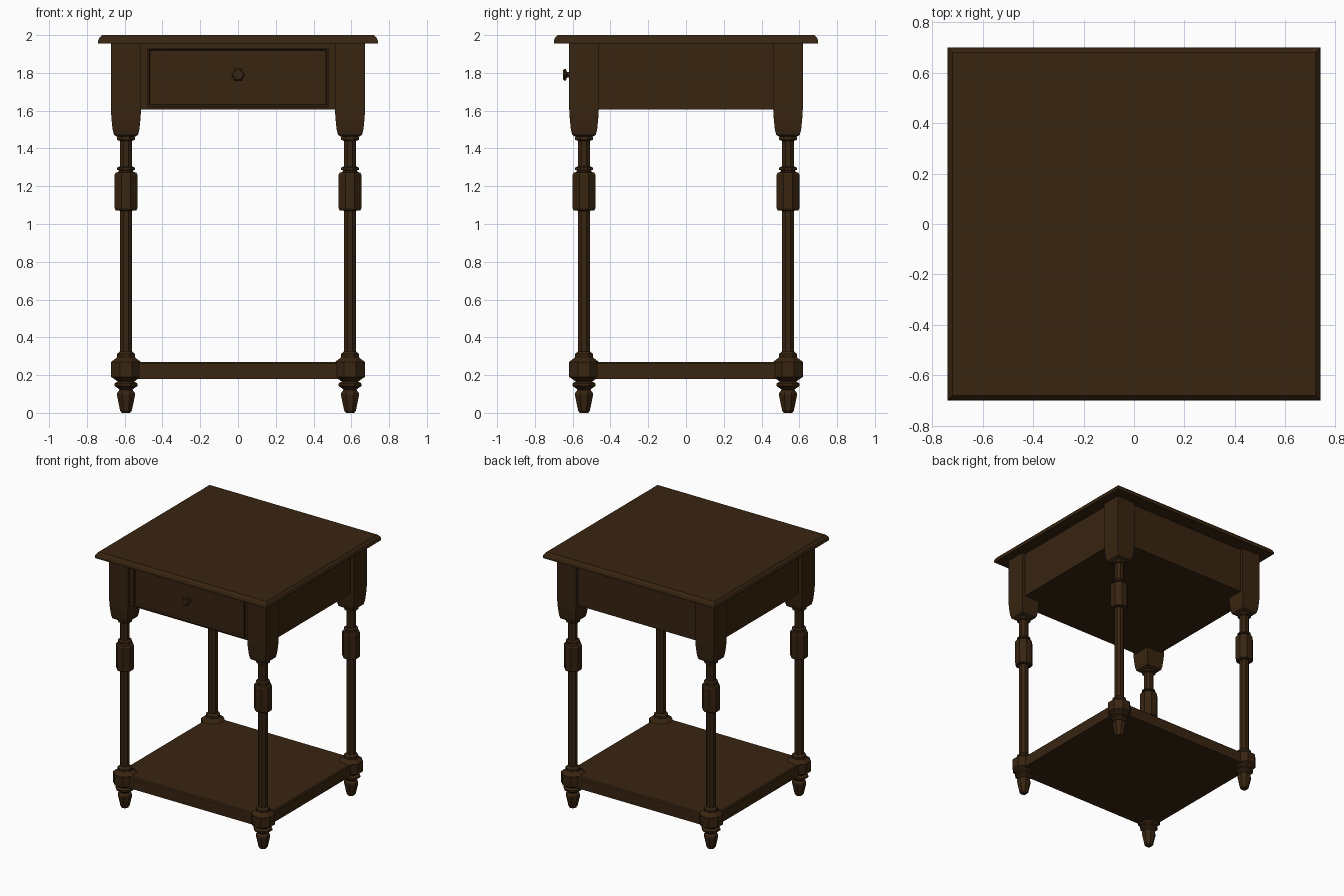
import bpy, bmesh, math

if "Cube" in bpy.data.objects:
    bpy.data.objects.remove(bpy.data.objects["Cube"])

wood = bpy.data.materials.new("dark walnut")
wood.diffuse_color = (0.039, 0.018, 0.0055, 1)
wood.use_nodes = True
wood.node_tree.nodes["Principled BSDF"].inputs["Base Color"].default_value = wood.diffuse_color


def finish(name, bm):
    bmesh.ops.recalc_face_normals(bm, faces=bm.faces)
    mesh = bpy.data.meshes.new(name)
    bm.to_mesh(mesh)
    bm.free()
    mesh.materials.append(wood)
    return place(name, mesh)


def place(name, mesh, loc=(0, 0, 0)):
    ob = bpy.data.objects.new(name, mesh)
    ob.location = loc
    bpy.context.collection.objects.link(ob)
    return ob


def loft(bm, rings):
    """Skin a stack of equal-sized point rings and cap both ends."""
    loops = [[bm.verts.new(p) for p in ring] for ring in rings]
    n = len(loops[0])
    for a, b in zip(loops, loops[1:]):
        for i in range(n):
            j = (i + 1) % n
            bm.faces.new((a[i], a[j], b[j], b[i]))
    bm.faces.new(loops[0][::-1])
    bm.faces.new(loops[-1])


def rect(hx, hy, z):
    return [(-hx, -hy, z), (hx, -hy, z), (hx, hy, z), (-hx, hy, z)]


def ngon(n, r, z, turn=0.0):
    return [(r * math.cos(turn + 2 * math.pi * i / n),
             r * math.sin(turn + 2 * math.pi * i / n), z) for i in range(n)]


# Table top with a rounded upper edge
bm = bmesh.new()
loft(bm, [rect(hx, hx - 0.04, z) for hx, z in
          [(0.74, 1.955), (0.74, 1.97), (0.734, 1.985), (0.72, 2.0)]])
finish("table_top", bm)

# Apron box holding the drawer
bm = bmesh.new()
loft(bm, [rect(0.645, 0.592, z) for z in (1.605, 1.96)])
finish("apron", bm)

# Lower shelf with a slightly eased top edge
bm = bmesh.new()
loft(bm, [rect(0.635, 0.582, 0.18), rect(0.635, 0.582, 0.262), rect(0.627, 0.574, 0.27)])
finish("lower_shelf", bm)

# Drawer front with a raised border
bm = bmesh.new()
bmesh.ops.create_cube(bm, size=1)
for v in bm.verts:
    v.co = (v.co.x * 0.96, -0.59 + v.co.y * 0.03, 1.775 + v.co.z * 0.315)
bm.faces.ensure_lookup_table()
front = min(bm.faces, key=lambda f: f.calc_center_median().y)
bmesh.ops.inset_region(bm, faces=[front], thickness=0.012)
bmesh.ops.inset_region(bm, faces=[front], thickness=0.008, depth=-0.01)
finish("drawer_front", bm)

# Six-sided drawer knob, pointing forward
bm = bmesh.new()
loft(bm, [ngon(6, r, z) for r, z in
          [(0.018, -0.04), (0.016, 0.012), (0.035, 0.018), (0.037, 0.025), (0.028, 0.034)]])
knob = finish("drawer_knob", bm)
knob.location = (0, -0.618, 1.79)
knob.rotation_euler.x = math.pi / 2

# Leg: eight-sided turning below a square tapered block
turning = [
    (0.022, 0), (0.031, 0.012), (0.048, 0.095), (0.046, 0.108), (0.034, 0.122),
    (0.045, 0.132), (0.062, 0.143), (0.062, 0.155), (0.044, 0.166), (0.055, 0.175),
    (0.079, 0.19), (0.079, 0.27), (0.055, 0.288), (0.048, 0.295), (0.048, 0.312),
    (0.032, 0.325), (0.032, 1.07), (0.054, 1.072), (0.06, 1.082), (0.06, 1.262),
    (0.054, 1.272), (0.04, 1.275), (0.037, 1.283), (0.047, 1.287), (0.047, 1.298),
    (0.032, 1.305), (0.032, 1.44), (0.048, 1.446), (0.048, 1.458), (0.04, 1.47)]
block = [(0.05, 1.463), (0.064, 1.472), (0.071, 1.50), (0.077, 1.56),
         (0.08, 1.61), (0.08, 1.958)]
bm = bmesh.new()
loft(bm, [ngon(8, r / math.cos(math.pi / 8), z, math.pi / 8) for r, z in turning])
loft(bm, [rect(h, h * 0.98, z) for h, z in block])
leg = finish("front_left_leg", bm)
leg.location = (-0.593, -0.54, 0)
for name, x, y in [("front_right_leg", 0.593, -0.54), ("back_left_leg", -0.593, 0.54),
                   ("back_right_leg", 0.593, 0.54)]:
    place(name, leg.data, (x, y, 0))
